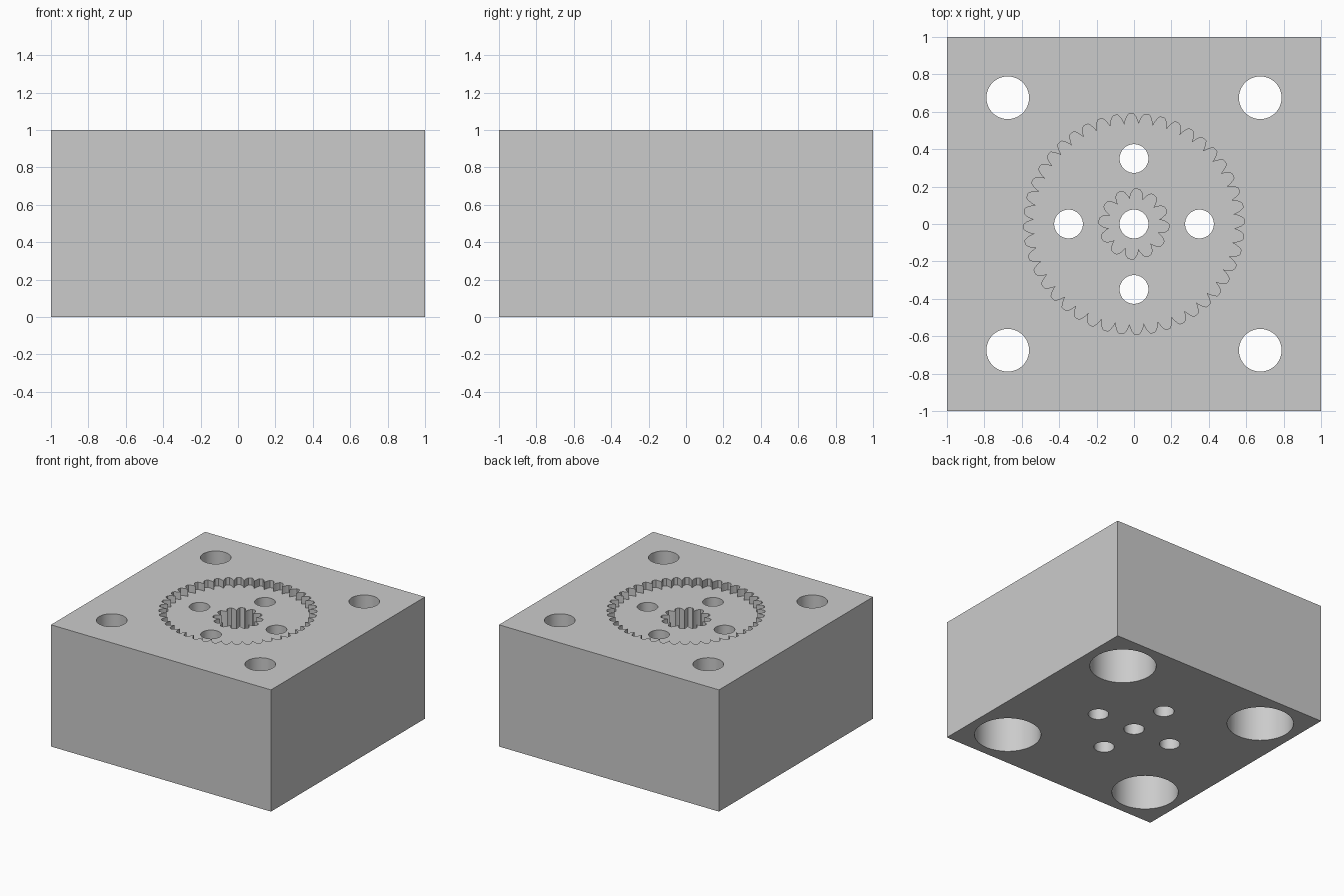
import bpy
import bmesh
from math import cos, sin, pi, radians

cube = bpy.data.objects.get("Cube")
if cube:
    bpy.data.objects.remove(cube, do_unlink=True)

grey = bpy.data.materials.new("plain grey")
grey.use_nodes = True
colour = (0.6, 0.6, 0.6, 1)
grey.diffuse_color = colour
grey.node_tree.nodes["Principled BSDF"].inputs["Base Color"].default_value = colour


def prism(name, outline, z0, z1):
    """Upright solid from a closed outline."""
    bm = bmesh.new()
    base = bm.faces.new([bm.verts.new((x, y, z0)) for x, y in outline])
    top = bmesh.ops.extrude_face_region(bm, geom=[base])["geom"]
    moved = [v for v in top if isinstance(v, bmesh.types.BMVert)]
    bmesh.ops.translate(bm, verts=moved, vec=(0, 0, z1 - z0))
    bmesh.ops.recalc_face_normals(bm, faces=bm.faces)
    mesh = bpy.data.meshes.new(name)
    bm.to_mesh(mesh)
    bm.free()
    mesh.materials.append(grey)
    obj = bpy.data.objects.new(name, mesh)
    bpy.context.collection.objects.link(obj)
    return obj


def circle(r, x=0, y=0, n=64):
    return [(x + r * cos(2 * pi * i / n), y + r * sin(2 * pi * i / n)) for i in range(n)]


def gear(teeth, r_in, r_out, phase):
    """Outline of rounded teeth meeting in sharp narrow notches."""
    tooth = [(-0.5, 0), (-0.41, 0.35), (-0.3, 0.7), (-0.17, 0.96),
             (0, 1), (0.17, 0.96), (0.3, 0.7), (0.41, 0.35)]
    points = []
    for i in range(teeth):
        for offset, height in tooth:
            a = phase + 2 * pi * (i + offset) / teeth
            r = r_in + (r_out - r_in) * height
            points.append((r * cos(a), r * sin(a)))
    return points


# Square block
block = prism("gear_block", [(-1, -1), (1, -1), (1, 1), (-1, 1)], 0, 1)

# Shallow ring gear pocket and deep pinion pocket
floor = 0.94
cutters = [
    prism("ring_gear_cutter", gear(44, 0.535, 0.59, radians(1.5)), floor, 1.1),
    prism("pinion_cutter", gear(12, 0.135, 0.188, radians(-5)), 0.5, 1.2),
]

# Centre bore and four pin holes
for x, y in [(0, 0), (0.35, 0), (-0.35, 0), (0, 0.35), (0, -0.35)]:
    cutters.append(prism("pin_hole_cutter", circle(0.077, x, y), -0.1, 1.3))

# Corner bolt holes with wide counterbores underneath
for x in (-0.675, 0.675):
    for y in (-0.675, 0.675):
        cutters.append(prism("bolt_hole_cutter", circle(0.114, x, y), -0.2, 1.2))
        cutters.append(prism("counterbore_cutter", circle(0.25, x, y), -0.3, 0.5))

# Cut every recess and discard the cutters
bpy.context.view_layer.objects.active = block
for cutter in cutters:
    mod = block.modifiers.new("cut", "BOOLEAN")
    mod.operation = "DIFFERENCE"
    mod.solver = "EXACT"
    mod.object = cutter
    bpy.ops.object.modifier_apply(modifier=mod.name)
    bpy.data.objects.remove(cutter, do_unlink=True)

bpy.ops.object.select_all(action="DESELECT")
block.select_set(True)
bpy.context.view_layer.objects.active = block
bpy.ops.object.shade_smooth_by_angle(angle=radians(25))
